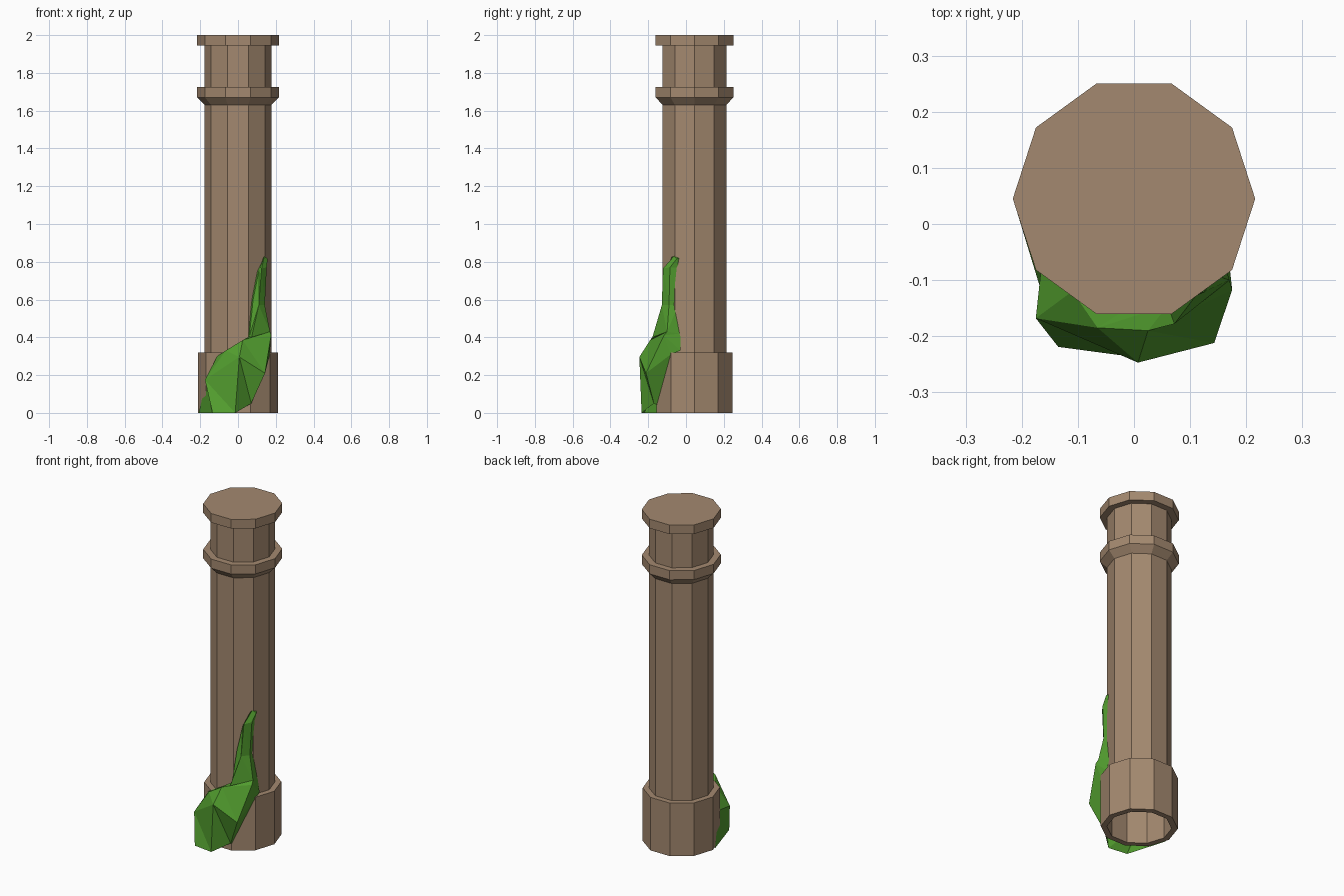
import bpy, bmesh, math

if "Cube" in bpy.data.objects:
    bpy.data.objects.remove(bpy.data.objects["Cube"])

SIDES = 10
CY = 0.045  # column axis sits slightly behind the origin


def material(name, rgb):
    m = bpy.data.materials.new(name)
    m.diffuse_color = (*rgb, 1)
    m.use_nodes = True
    m.node_tree.nodes["Principled BSDF"].inputs["Base Color"].default_value = m.diffuse_color
    return m


stone = material("brown stone", (0.37, 0.25, 0.16))
green = material("leaf green", (0.085, 0.34, 0.028))


def finish(name, bm, mat):
    me = bpy.data.meshes.new(name)
    bm.to_mesh(me)
    bm.free()
    me.materials.append(mat)
    ob = bpy.data.objects.new(name, me)
    bpy.context.collection.objects.link(ob)
    return ob


def revolve(name, profile, cap=False, closed=False):
    """Ten-sided turned part from (radius, height) pairs listed bottom to top."""
    bm = bmesh.new()
    rings = [[bm.verts.new((r * math.cos(math.tau * i / SIDES),
                            CY + r * math.sin(math.tau * i / SIDES), z))
              for i in range(SIDES)] for r, z in profile]
    pairs = list(zip(rings, rings[1:]))
    if closed:
        pairs.append((rings[-1], rings[0]))
    for a, b in pairs:
        for i in range(SIDES):
            j = (i + 1) % SIDES
            bm.faces.new((a[i], a[j], b[j], b[i]))
    if cap:
        bm.faces.new(rings[-1])
    return finish(name, bm, stone)


# Column shaft with collar and top slab, open underneath
R, W = 0.177, 0.216
revolve("column_shaft", [(R, 0), (R, 1.63), (W, 1.67), (W, 1.725), (R, 1.725),
                         (R, 1.945), (W, 1.945), (W, 2.0)], cap=True)

# Base sleeve around the foot
revolve("column_base", [(R, 0), (0.211, 0), (0.211, 0.32), (R, 0.32)], closed=True)

# Creeping foliage: cross-sections from the ground up to the tip, left to right
sections = [
    [(-.208, .02, 0), (-.135, -.219, 0), (-.015, -.235, 0), (.07, -.17, .05), (.065, -.15, .04)],
    [(-.165, -.075, .18), (-.175, -.168, .175), (.007, -.247, .296), (.143, -.212, .21), (.168, -.08, .31)],
    [(-.11, -.12, .30), (-.065, -.185, .33), (.025, -.19, .385), (.175, -.117, .41), (.165, -.03, .33)],
    [(.05, -.11, .39), (.06, -.145, .405), (.072, -.178, .40), (.17, -.10, .43), (.15, -.03, .42)],
    [(.07, -.10, .60), (.08, -.124, .60), (.11, -.128, .57), (.142, -.09, .57), (.135, -.04, .57)],
    [(.10, -.08, .75), (.11, -.11, .75), (.125, -.122, .765), (.152, -.085, .77), (.145, -.04, .77)],
    [(.13, -.06, .81), (.135, -.075, .825), (.14, -.063, .83), (.157, -.05, .815), (.15, -.037, .82)],
]
bm = bmesh.new()
rows = [[bm.verts.new(p) for p in s] for s in sections]
for a, b in zip(rows, rows[1:]):
    for i in range(4):
        bm.faces.new((a[i], a[i + 1], b[i + 1], b[i]))
bm.faces.new(rows[-1])
bmesh.ops.triangulate(bm, faces=bm.faces[:])
finish("foliage", bm, green)
